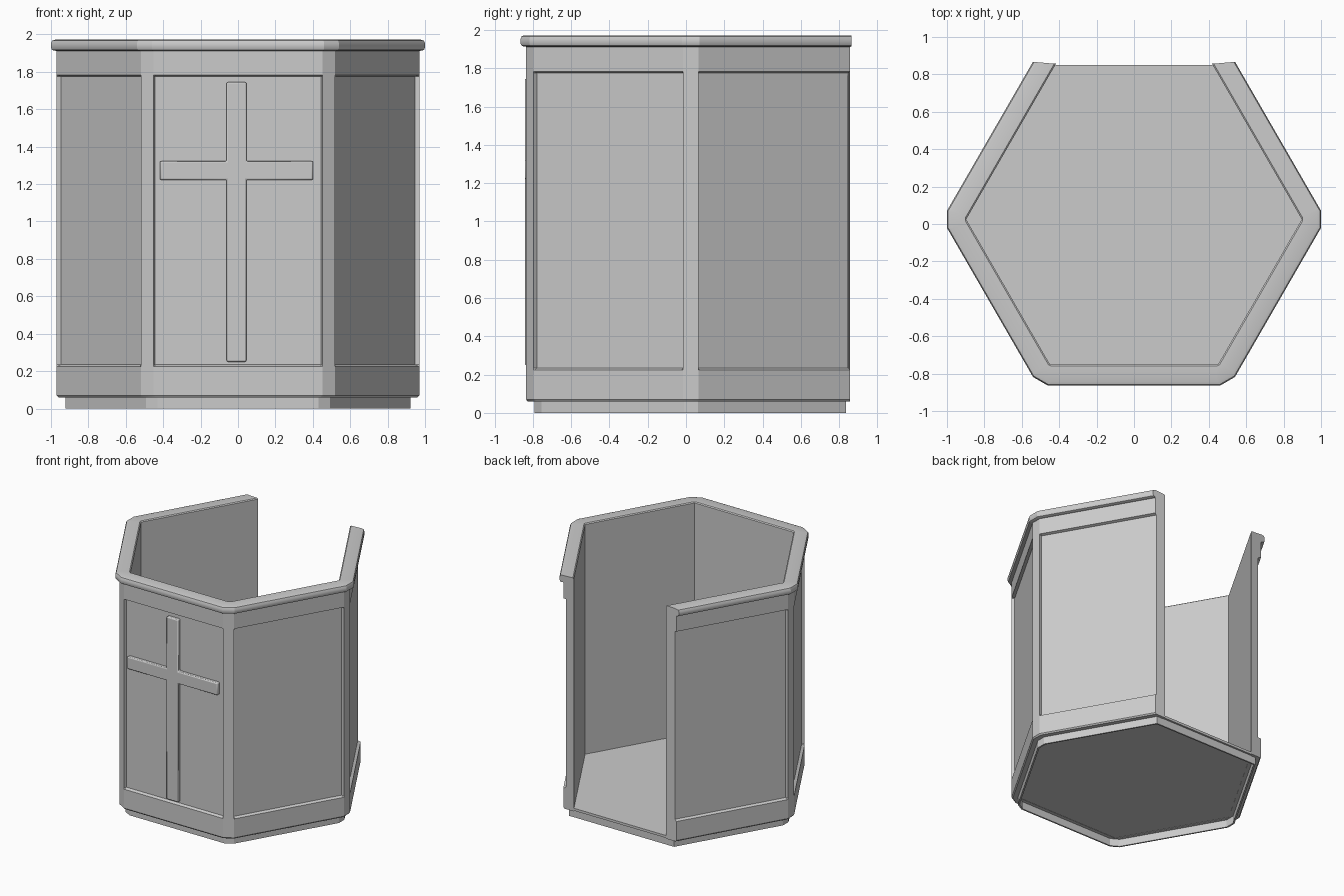
import bpy, bmesh, math
from mathutils import Vector

if "Cube" in bpy.data.objects:
    bpy.data.objects.remove(bpy.data.objects["Cube"])

CY = 0.025            # hexagon centre in y
COS30 = math.cos(math.radians(30))


def finish(bm, name, bevel=0):
    bmesh.ops.remove_doubles(bm, verts=bm.verts, dist=0.0005)
    bmesh.ops.recalc_face_normals(bm, faces=bm.faces)
    me = bpy.data.meshes.new(name)
    bm.to_mesh(me)
    bm.free()
    ob = bpy.data.objects.new(name, me)
    bpy.context.collection.objects.link(ob)
    bpy.ops.object.select_all(action='DESELECT')
    ob.select_set(True)
    bpy.context.view_layer.objects.active = ob
    if bevel:
        mod = ob.modifiers.new("bevel", 'BEVEL')
        mod.width, mod.segments = bevel, 2
    bpy.ops.object.shade_smooth_by_angle(angle=math.radians(32 if bevel else 25))
    return ob


def open_hex(a, d, rec, y_end):
    """Five hexagon sides, corners cut by d, side panels sunk by rec, open at the back."""
    x_end = (a - 0.5 * (y_end - CY)) / COS30
    r = a / COS30
    path = [Vector((x_end, y_end))]
    for ang in (0, -60, -120, -180):
        t = math.radians(ang)
        path.append(Vector((r * math.cos(t), CY + r * math.sin(t))))
    path.append(Vector((-x_end, y_end)))
    out = []
    for i in range(5):
        p, q = path[i], path[i + 1]
        t = (q - p).normalized()
        inward = Vector((t.y, -t.x)) * rec
        if inward.dot(Vector((0, CY)) - p) < 0:
            inward = -inward
        s = p + t * d if i > 0 else p + inward
        e = q - t * d if i < 4 else q + inward
        s2 = p + t * (d + 0.008) + inward
        e2 = q - t * (d + 0.008) + inward
        out += [s, s2, e2, e]
    return out


def closed_hex(a, d, y_back):
    """Full hexagon with cut corners and a straight back edge."""
    pts = open_hex(a, d, 0, y_back)
    return [p for i, p in enumerate(pts) if i % 4 in (0, 3)]


def loft(bm, rings, wrap):
    """Skin rings of verts, joined last to first; wrap closes each ring on itself."""
    vs = [[bm.verts.new((p.x, p.y, z)) for p in pts] for pts, z in rings]
    n = len(vs[0])
    for k in range(len(vs)):
        a, b = vs[k], vs[(k + 1) % len(vs)]
        for i in range(n if wrap else n - 1):
            j = (i + 1) % n
            bm.faces.new((a[i], a[j], b[j], b[i]))
    if not wrap:
        bm.faces.new([r[0] for r in vs])
        bm.faces.new([r[-1] for r in vs])


# Walls: apothem, corner cut, panel recess, back end, height
B, R = 0.857, 0.865
profile = [
    (0.777, 0, 0, B, 0.06), (0.777, 0, 0, B, 1.965),
    (0.785, 0.01, 0, B, 1.972), (0.868, 0.05, 0, R, 1.972),
    (0.883, 0.052, 0, R, 1.967), (0.889, 0.053, 0, R, 1.952),
    (0.889, 0.053, 0, R, 1.93), (0.884, 0.052, 0, R, 1.918),
    (0.875, 0.05, 0, R, 1.914), (0.86, 0.046, 0, B, 1.912),
    (0.86, 0.046, 0, B, 1.782), (0.86, 0.046, 0.022, B, 1.775),
    (0.86, 0.046, 0.022, B, 0.235), (0.86, 0.046, 0, B, 0.225),
    (0.86, 0.046, 0, B, 0.07), (0.852, 0.046, 0, B, 0.06),
]
bm = bmesh.new()
loft(bm, [(open_hex(a, d, r, y), z) for a, d, r, y, z in profile], False)
finish(bm, "panelled_walls")

# Plinth: thin hollow ring under the walls
bm = bmesh.new()
outer, inner = closed_hex(0.817, 0.042, 0.835), closed_hex(0.805, 0.042, 0.823)
loft(bm, [(outer, 0), (outer, 0.065), (inner, 0.065), (inner, 0)], True)
finish(bm, "plinth")

# Floor slab
bm = bmesh.new()
hexagon = closed_hex(0.81, 0.03, 0.85)
face = bm.faces.new([bm.verts.new((p.x, p.y, 0.062)) for p in hexagon])
ext = bmesh.ops.extrude_face_region(bm, geom=[face])
bmesh.ops.translate(bm, vec=(0, 0, 0.02),
                    verts=[v for v in ext["geom"] if isinstance(v, bmesh.types.BMVert)])
if not face.is_valid or len(bm.faces) < len(hexagon) + 2:
    bm.faces.new([v for v in bm.verts if v.co.z < 0.07])
finish(bm, "floor")

# Raised cross on the front panel
bm = bmesh.new()
w, arm, lo, hi, z0, z1 = 0.053, 0.41, 0.25, 1.745, 1.222, 1.322
half = [(w, lo), (w, z0), (arm, z0), (arm, z1), (w, z1), (w, hi)]
outline = half + [(-x, z) for x, z in reversed(half)]
front = [bm.verts.new((x - 0.008, -0.842, z)) for x, z in outline]
back = [bm.verts.new((x - 0.008, -0.80, z)) for x, z in outline]
bm.faces.new(front)
bm.faces.new(back[::-1])
for i in range(12):
    j = (i + 1) % 12
    bm.faces.new((front[i], back[i], back[j], front[j]))
finish(bm, "front_cross", bevel=0.008)
